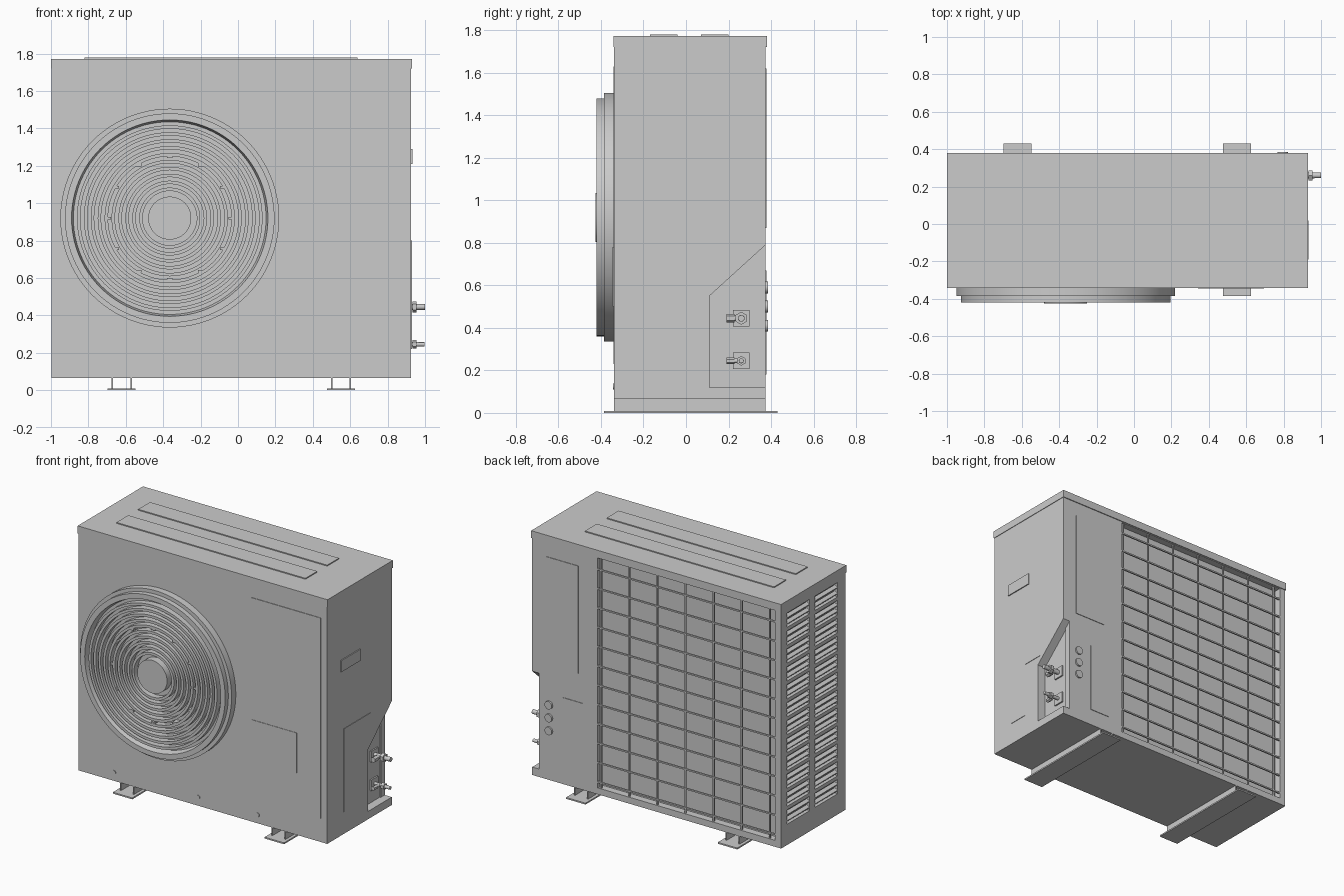
import bpy, bmesh, math
from mathutils import Matrix, Vector

if "Cube" in bpy.data.objects:
    bpy.data.objects.remove(bpy.data.objects["Cube"])

GREY = (0.6, 0.6, 0.6, 1)
mat = bpy.data.materials.new("light_grey_metal")
mat.use_nodes = True
mat.diffuse_color = GREY
mat.node_tree.nodes["Principled BSDF"].inputs["Base Color"].default_value = GREY


def finish(name, bm, smooth=False):
    bmesh.ops.recalc_face_normals(bm, faces=bm.faces)
    mesh = bpy.data.meshes.new(name)
    bm.to_mesh(mesh)
    bm.free()
    mesh.materials.append(mat)
    ob = bpy.data.objects.new(name, mesh)
    bpy.context.collection.objects.link(ob)
    if smooth:
        bpy.ops.object.select_all(action="DESELECT")
        ob.select_set(True)
        bpy.context.view_layer.objects.active = ob
        bpy.ops.object.shade_smooth_by_angle(angle=math.radians(35))
    return ob


def add_box(bm, x, y, z, tilt=0):
    """Box from (min, max) ranges, optionally tilted about its y axis."""
    mid = Vector([(a + b) / 2 for a, b in (x, y, z)])
    size = Vector([b - a for a, b in (x, y, z)])
    m = Matrix.LocRotScale(mid, Matrix.Rotation(tilt, 3, "Y"), size)
    bmesh.ops.create_cube(bm, size=1, matrix=m)


def boxes(name, items):
    bm = bmesh.new()
    for item in items:
        add_box(bm, *item)
    return finish(name, bm)


def side_prism(name, outline, x0, x1):
    """Extrude a (y, z) outline along x."""
    bm = bmesh.new()
    face = bm.faces.new([bm.verts.new((x0, y, z)) for y, z in outline])
    out = bmesh.ops.extrude_face_region(bm, geom=[face], use_keep_orig=True)["geom"]
    bmesh.ops.translate(bm, vec=(x1 - x0, 0, 0),
                        verts=[v for v in out if isinstance(v, bmesh.types.BMVert)])
    return finish(name, bm)


def add_rod(bm, start, end, radius, sides=16):
    a, b = Vector(start), Vector(end)
    m = Matrix.LocRotScale((a + b) / 2, (b - a).to_track_quat("Z", "Y"), None)
    bmesh.ops.create_cone(bm, cap_ends=True, segments=sides, radius1=radius, radius2=radius,
                          depth=(b - a).length, matrix=m)


def cut(target, cutters):
    for c in cutters:
        c.hide_render = True
        mod = target.modifiers.new("cut", "BOOLEAN")
        mod.object, mod.solver = c, "EXACT"
    bpy.context.view_layer.update()
    deps = bpy.context.evaluated_depsgraph_get()
    mesh = bpy.data.meshes.new_from_object(target.evaluated_get(deps))
    target.modifiers.clear()
    target.data = mesh
    for c in cutters:
        bpy.data.objects.remove(c)


# Cabinet with coil recess, side vents and the valve corner cut out
cabinet = boxes("cabinet", [((-0.997, 0.926), (-0.338, 0.374), (0.065, 1.74))])
vent_rows = [0.21 + i * 0.125 for i in range(12)]
vent_cols = [(0.06, 0.31), (-0.25, 0.0)]
coil_cut = boxes("coil_cutter", [((-0.95, 0.42), (0.325, 0.5), (0.11, 1.715))])
vent_cut = boxes("vent_cutter", [((-1.1, -0.965), c, (z, z + 0.1))
                                 for z in vent_rows for c in vent_cols])
corner = [(0.11, 0.12), (0.11, 0.55), (0.374, 0.79), (0.5, 0.79), (0.5, 0.12)]
corner_cut = side_prism("corner_cutter", corner, 0.865, 1.1)
cut(cabinet, [coil_cut, vent_cut, corner_cut])

# Lid and its two raised ribs
boxes("lid", [((-1, 0.93), (-0.341, 0.38), (1.72, 1.772))])
boxes("lid_ribs", [((-0.82, 0.64), y, (1.77, 1.779)) for y in ((-0.17, -0.04), (0.07, 0.2))])

# Side vent louvres
boxes("vent_louvres", [((-0.996, -0.97), c, (z + h, z + h + 0.012), -0.5)
                       for z in vent_rows for c in vent_cols for h in (0.02, 0.062)])

# Coil guard on the back
wires = [((x - 0.005, x + 0.005), (0.358, 0.368), (0.11, 1.715))
         for x in [0.4 - i * 0.217 for i in range(7)]]
wires += [((-0.95, 0.42), (0.364, 0.374), (z - 0.005, z + 0.005))
          for z in [0.15 + i * 0.135 for i in range(12)]]
boxes("coil_guard", wires)

# Fan guard: lathed collar, concentric rings and hub
FX, FZ, BACK = -0.365, 0.92, -0.375
profile = [(0, -0.426), (0.115, -0.426), (0.115, BACK)]
for i in range(10):
    r = 0.145 + i * 0.037
    profile += [(r, BACK), (r, -0.418), (r + 0.018, -0.418), (r + 0.018, BACK)]
profile += [(0.515, BACK), (0.525, -0.42), (0.56, -0.42), (0.56, -0.385),
            (0.585, -0.385), (0.585, -0.335)]
bm = bmesh.new()
verts = [bm.verts.new((FX + r, y, FZ)) for r, y in profile]
edges = [bm.edges.new(pair) for pair in zip(verts, verts[1:])]
bmesh.ops.spin(bm, geom=verts + edges, cent=(FX, 0, FZ), axis=(0, 1, 0),
               angle=math.tau, steps=96, use_merge=True)
bmesh.ops.remove_doubles(bm, verts=bm.verts, dist=0.0001)
finish("fan_guard", bm, True)

# Small bridges between fan rings
bm = bmesh.new()
for i in range(12):
    a = math.tau * i / 12
    x, z = FX + 0.328 * math.cos(a), FZ + 0.328 * math.sin(a)
    add_box(bm, (x - 0.014, x + 0.014), (-0.416, BACK), (z - 0.007, z + 0.007))
finish("fan_bridges", bm)

# Thin front, back and side panels
boxes("front_service_panel", [((0.343, 0.876), (-0.342, -0.337), (0.23, 1.63))])
boxes("front_handle_panel", [((0.343, 0.695), (-0.345, -0.341), (0.5, 0.78))])
boxes("back_panels", [((0.57, 0.815), (0.373, 0.378), (0.87, 1.62)),
                      ((0.536, 0.69), (0.373, 0.378), (0.18, 0.67))])
boxes("side_label_plate", [((0.925, 0.933), (-0.19, 0.02), (1.21, 1.29))])
side_prism("side_cover", [(-0.16, 0.22), (-0.02, 0.22), (-0.02, 0.61),
                          (0.14, 0.61), (0.14, 0.8), (-0.16, 0.8)], 0.925, 0.929)
side_prism("corner_post", [(0.33, 0.12), (0.33, 0.75), (0.374, 0.79), (0.374, 0.12)],
           0.86, 0.872)

# Front screws and rear cable grommets
bm = bmesh.new()
for x in (-0.72, -0.07, 0.39):
    add_rod(bm, (x, -0.335, 0.125), (x, -0.343, 0.125), 0.014)
finish("front_screws", bm, True)
bm = bmesh.new()
for z in (0.41, 0.5, 0.59):
    add_rod(bm, (0.795, 0.37, z), (0.795, 0.386, z), 0.028, 24)
finish("cable_grommets", bm, True)

# Service valves: block, hex nut, outlet pipe and side stem
for name, z, r in (("upper_valve", 0.445, 0.016), ("lower_valve", 0.245, 0.012)):
    bm = bmesh.new()
    add_box(bm, (0.86, 0.875), (0.222, 0.298), (z - 0.038, z + 0.038))
    add_rod(bm, (0.87, 0.26, z), (0.965, 0.26, z), r)
    add_rod(bm, (0.932, 0.26, z), (0.955, 0.26, z), r * 1.9, 6)
    add_rod(bm, (0.95, 0.26, z), (0.984 + r, 0.26, z), r * 0.95)
    add_rod(bm, (0.91, 0.26, z), (0.91, 0.215, z), r * 0.85)
    add_rod(bm, (0.91, 0.228, z), (0.91, 0.19, z), r * 1.2, 6)
    finish(name, bm, True)

# Feet: flat flange with two webs
for name, x in (("left_foot", 0.55), ("right_foot", -0.622)):
    boxes(name, [((x - 0.075, x + 0.075), (-0.385, 0.43), (0, 0.01))] +
          [((x + s - 0.004, x + s + 0.004), (-0.338, 0.374), (0.005, 0.07))
           for s in (-0.05, 0.05)])
